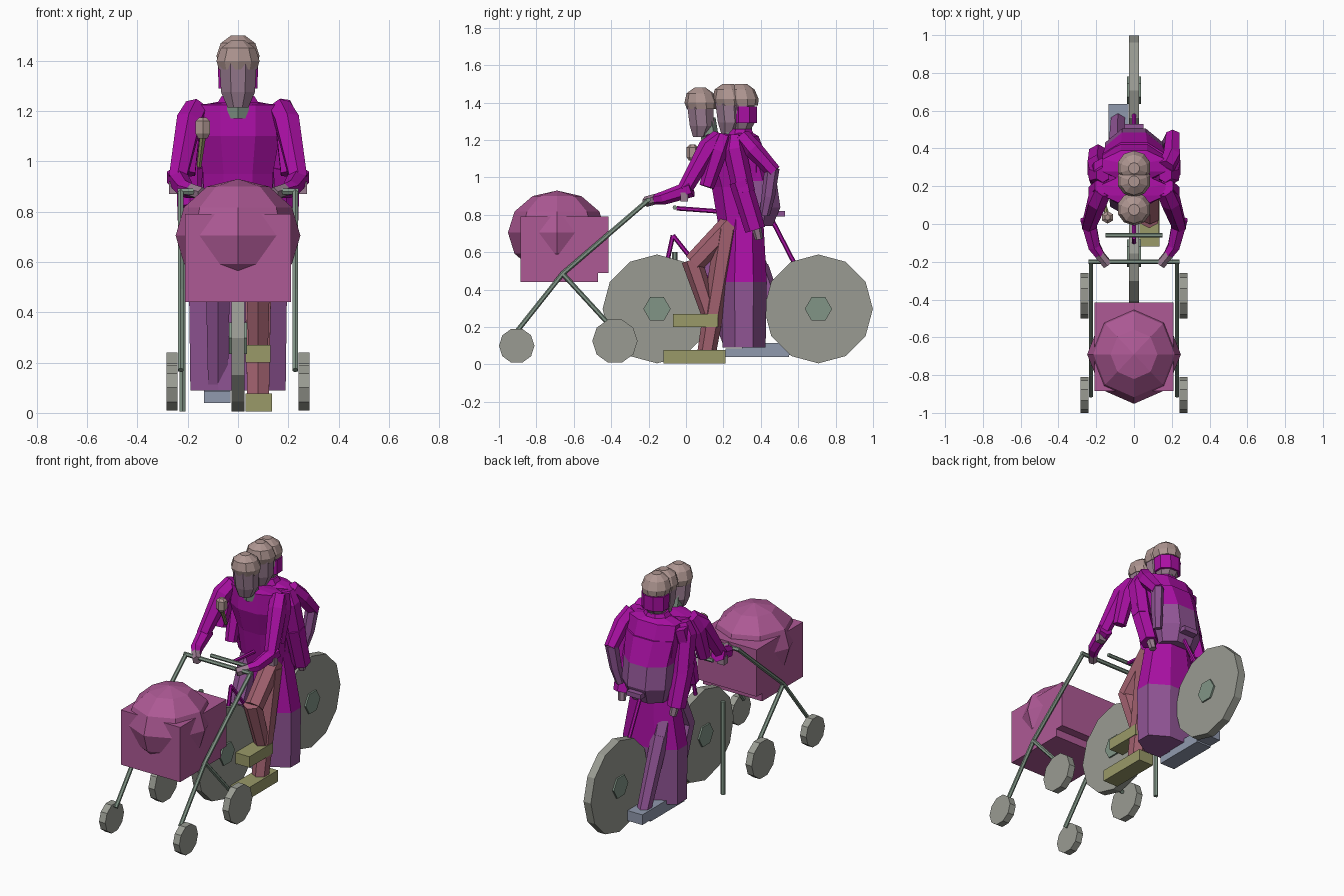
import bpy, bmesh, math
from mathutils import Vector


def mat(name, c):
    m = bpy.data.materials.new(name)
    m.diffuse_color = (*c, 1)
    return m


MAGENTA = mat("magenta_cloth", (0.40, 0.005, 0.37))
MAUVE = mat("mauve_cloth", (0.28, 0.09, 0.30))
ROSE = mat("rose_cloth", (0.42, 0.10, 0.30))
RED = mat("trouser_red", (0.36, 0.12, 0.16))
OLIVE = mat("shoe_olive", (0.32, 0.32, 0.14))
BLUE = mat("shoe_blue", (0.28, 0.32, 0.42))
SKIN = mat("skin", (0.32, 0.20, 0.28))
HAIR = mat("hair", (0.42, 0.30, 0.28))
METAL = mat("metal", (0.22, 0.30, 0.24))
TYRE = mat("tyre", (0.32, 0.33, 0.29))


def finish(bm, name, m):
    bmesh.ops.recalc_face_normals(bm, faces=bm.faces)
    me = bpy.data.meshes.new(name)
    bm.to_mesh(me)
    bm.free()
    ob = bpy.data.objects.new(name, me)
    bpy.context.collection.objects.link(ob)
    me.materials.append(m)
    return ob


def skin_rings(name, rings, m):
    """Join a list of equal-length point rings and cap the ends."""
    bm = bmesh.new()
    rs = [[bm.verts.new(p) for p in r] for r in rings]
    n = len(rs[0])
    for a, b in zip(rs, rs[1:]):
        for i in range(n):
            bm.faces.new((a[i], a[(i + 1) % n], b[(i + 1) % n], b[i]))
    bm.faces.new(rs[0])
    bm.faces.new(rs[-1])
    return finish(bm, name, m)


def loft(name, rows, m, n=8, x=0):
    """rows: (y, z, rx, ry) horizontal ellipses."""
    ang = [math.tau * (i + 0.5) / n for i in range(n)]
    return skin_rings(name, [[(x + rx * math.cos(a), y + ry * math.sin(a), z) for a in ang]
                             for y, z, rx, ry in rows], m)


def limb(name, pts, m, n=6):
    """pts: (x, y, z, radius) along a bent tube."""
    ps = [Vector(p[:3]) for p in pts]
    rings = []
    for i, p in enumerate(ps):
        d = (ps[min(i + 1, len(ps) - 1)] - ps[max(i - 1, 0)]).normalized()
        u = d.cross(Vector((1, 0, 0)))
        if u.length < 0.2:
            u = d.cross(Vector((0, 0, 1)))
        u.normalize()
        v = d.cross(u)
        rings.append([p + pts[i][3] * (u * math.cos(math.tau * k / n) + v * math.sin(math.tau * k / n))
                      for k in range(n)])
    return skin_rings(name, rings, m)


def rod(name, a, b, r, m, n=6):
    return limb(name, [(*a, r), (*b, r)], m, n)


def box(name, lo, hi, m):
    x0, y0, z0 = lo
    x1, y1, z1 = hi
    return skin_rings(name, [[(x0, y0, z), (x1, y0, z), (x1, y1, z), (x0, y1, z)] for z in (z0, z1)], m)


def wheel(name, x, y, z, r, w, m, n):
    return skin_rings(name, [[(x + s * w, y + r * math.cos(math.tau * k / n), z + r * math.sin(math.tau * k / n))
                              for k in range(n)] for s in (-1, 1)], m)


def ball(name, c, r, m, u=8, v=6):
    bm = bmesh.new()
    bmesh.ops.create_uvsphere(bm, u_segments=u, v_segments=v, radius=1)
    for p in bm.verts:
        p.co = Vector([c[i] + p.co[i] * r[i] for i in range(3)])
    return finish(bm, name, m)


# Pram: body, hood, tubes and wheels
box("pram_body", (-0.21, -0.885, 0.49), (0.21, -0.415, 0.79), ROSE)
box("pram_base", (-0.21, -0.885, 0.44), (0.21, -0.47, 0.49), ROSE)
ball("pram_hood", (0, -0.69, 0.705), (0.248, 0.262, 0.225), ROSE)
for s in (-1, 1):
    limb("pram_long_tube", [(s * 0.228, -0.2, 0.88, 0.013), (s * 0.228, -0.66, 0.485, 0.013),
                            (s * 0.228, -0.91, 0.17, 0.013)], METAL)
    rod("pram_rear_tube", (s * 0.228, -0.66, 0.485), (s * 0.228, -0.38, 0.18), 0.013, METAL)
    wheel("pram_front_wheel", s * 0.262, -0.905, 0.1, 0.095, 0.022, TYRE, 10)
    wheel("pram_rear_wheel", s * 0.262, -0.38, 0.125, 0.121, 0.022, TYRE, 10)
rod("pram_handle", (-0.24, -0.2, 0.88), (0.24, -0.2, 0.88), 0.013, METAL)

# Bicycle
for y in (-0.155, 0.708):
    wheel("bike_wheel", 0, y, 0.297, 0.291, 0.026, TYRE, 12)
    wheel("bike_hub", 0, y, 0.297, 0.073, 0.036, METAL, 6)
for name, a, b in (("seat_stay", (0.705, 0.297), (0.42, 0.85)),
                   ("fork", (-0.155, 0.3), (-0.07, 0.69)),
                   ("down_tube", (-0.07, 0.69), (0.24, 0.3)),
                   ("top_tube", (-0.05, 0.835), (0.42, 0.80)),
                   ("chain_stay", (0.24, 0.3), (0.705, 0.297))):
    rod(name, (0, *a), (0, *b), 0.012, MAGENTA)
rod("handlebar", (-0.15, -0.06, 0.84), (0.15, -0.06, 0.84), 0.012, METAL)
box("saddle", (-0.05, 0.4, 0.79), (0.05, 0.53, 0.82), MAUVE)

# Walking stick
rod("walking_stick", (-0.22, -0.06, 0.005), (-0.22, -0.06, 0.6), 0.014, METAL)

# Long skirt and coats
loft("skirt", [(0.31, 0.09, 0.205, 0.125), (0.31, 0.44, 0.21, 0.132)], MAUVE, 8)
loft("coat_tail", [(0.31, 0.44, 0.21, 0.132), (0.31, 0.8, 0.14, 0.11)], MAGENTA, 8)
loft("rear_torso", [(0.32, 0.74, 0.14, 0.11), (0.33, 0.9, 0.15, 0.11), (0.33, 1.08, 0.18, 0.12),
                    (0.31, 1.22, 0.18, 0.085), (0.3, 1.24, 0.07, 0.06)], MAGENTA, 8)
loft("hips", [(0.37, 0.74, 0.13, 0.1), (0.38, 0.84, 0.165, 0.135), (0.36, 0.98, 0.165, 0.135)], MAUVE, 8)
loft("rear_shoulders", [(0.36, 0.98, 0.165, 0.135), (0.33, 1.13, 0.18, 0.11)], MAGENTA, 8)
loft("front_torso", [(0.26, 0.72, 0.14, 0.09), (0.23, 0.95, 0.15, 0.1), (0.19, 1.1, 0.18, 0.1),
                     (0.18, 1.225, 0.18, 0.08), (0.17, 1.235, 0.06, 0.05)], MAGENTA, 8)

# Three overlapping heads with necks, faces and hair
for name, y, lean, z in (("front", 0.085, 0.05, -0.015), ("middle", 0.235, 0.0, 0.005), ("rear", 0.305, 0.0, 0.005)):
    loft(name + "_neck", [(y + lean, 1.17, 0.052, 0.048), (y + lean * 0.5, 1.32, 0.048, 0.048)], METAL, 6)
    loft(name + "_face", [(y - 0.01, 1.23 + z, 0.045, 0.04), (y, 1.29 + z, 0.073, 0.07),
                          (y - 0.01, 1.41 + z, 0.08, 0.076)], SKIN, 8)
    loft(name + "_hair", [(y, 1.38 + z, 0.08, 0.08), (y - 0.005, 1.415 + z, 0.09, 0.088),
                          (y - 0.01, 1.465 + z, 0.072, 0.072), (y - 0.01, 1.495 + z, 0.03, 0.03)], HAIR, 10)
loft("rear_scarf", [(0.31, 1.29, 0.084, 0.075), (0.31, 1.38, 0.086, 0.075)], MAGENTA, 8)
loft("rear_collar", [(0.29, 1.2, 0.11, 0.09), (0.29, 1.26, 0.07, 0.065)], MAGENTA, 8)

# Arms: pushing arms, handlebar arms, hanging sleeves
for s in (-1, 1):
    limb("pushing_arm", [(s * 0.165, 0.18, 1.21, 0.05), (s * 0.195, 0.12, 1.16, 0.055),
                         (s * 0.24, -0.01, 0.93, 0.04)], MAGENTA)
    limb("pushing_forearm", [(s * 0.245, 0.03, 0.94, 0.045), (s * 0.21, -0.12, 0.89, 0.036),
                             (s * 0.17, -0.18, 0.88, 0.026)], MAGENTA)
    limb("pushing_hand", [(s * 0.185, -0.16, 0.885, 0.028), (s * 0.14, -0.215, 0.87, 0.028)], SKIN)
    box("elbow_cuff", (s * 0.225, -0.03, 0.87), (s * 0.275, 0.01, 0.92), SKIN)
    limb("middle_arm", [(s * 0.17, 0.2, 1.22, 0.045), (s * 0.195, 0.17, 1.14, 0.052),
                        (s * 0.205, 0.11, 0.95, 0.04)], MAGENTA)
    limb("upper_sleeve", [(s * 0.165, 0.26, 1.22, 0.04), (s * 0.185, 0.26, 1.15, 0.06),
                          (s * 0.195, 0.31, 0.92, 0.06)], MAGENTA)
    limb("lower_sleeve", [(s * 0.195, 0.29, 0.98, 0.06), (s * 0.19, 0.37, 0.72, 0.055)], MAGENTA)
    limb("hanging_hand", [(s * 0.19, 0.37, 0.76, 0.03), (s * 0.18, 0.39, 0.67, 0.022)], SKIN)

# Right bent-back arm
limb("rear_upper_arm", [(0.17, 0.3, 1.22, 0.045), (0.2, 0.36, 1.15, 0.05), (0.205, 0.47, 1.03, 0.04)], MAGENTA)
limb("rear_forearm", [(0.205, 0.46, 1.05, 0.04), (0.19, 0.44, 0.9, 0.036), (0.17, 0.42, 0.8, 0.028)], MAUVE)
limb("left_rear_arm", [(-0.17, 0.3, 1.2, 0.05), (-0.2, 0.26, 1.0, 0.045), (-0.19, 0.2, 0.82, 0.035)], MAGENTA)

# Small cup and stem held at the chest
loft("cup", [(0.035, 1.09, 0.02, 0.02), (0.035, 1.11, 0.033, 0.033), (0.035, 1.16, 0.033, 0.033),
             (0.035, 1.175, 0.015, 0.015)], HAIR, 6, -0.14)
limb("cup_stem", [(-0.14, 0.035, 1.1, 0.014), (-0.155, 0.1, 0.98, 0.01)], OLIVE)

# Legs and shoes
limb("right_thigh", [(0.08, 0.24, 0.75, 0.06), (0.085, 0.04, 0.54, 0.056)], RED)
limb("right_shin", [(0.08, 0.03, 0.56, 0.055), (0.08, 0.13, 0.26, 0.045)], RED)
limb("standing_leg", [(0.08, 0.22, 0.72, 0.065), (0.08, 0.17, 0.42, 0.058), (0.08, 0.11, 0.06, 0.05)], RED)
limb("inner_leg", [(-0.08, 0.24, 0.75, 0.06), (-0.08, 0.12, 0.5, 0.055), (-0.08, 0.24, 0.12, 0.045)], MAUVE)
limb("left_thigh", [(-0.08, 0.28, 0.76, 0.065), (-0.09, 0.4, 0.48, 0.052)], MAUVE)
limb("left_shin", [(-0.09, 0.39, 0.52, 0.052), (-0.085, 0.55, 0.09, 0.042)], MAUVE)
box("pedal_shoe", (0.03, -0.07, 0.2), (0.13, 0.17, 0.27), OLIVE)
box("standing_shoe", (0.03, -0.12, 0.005), (0.135, 0.21, 0.078), OLIVE)
box("left_shoe", (-0.135, 0.3, 0.05), (-0.03, 0.635, 0.115), BLUE)
box("left_sole", (-0.135, 0.21, 0.04), (-0.03, 0.55, 0.085), BLUE)
